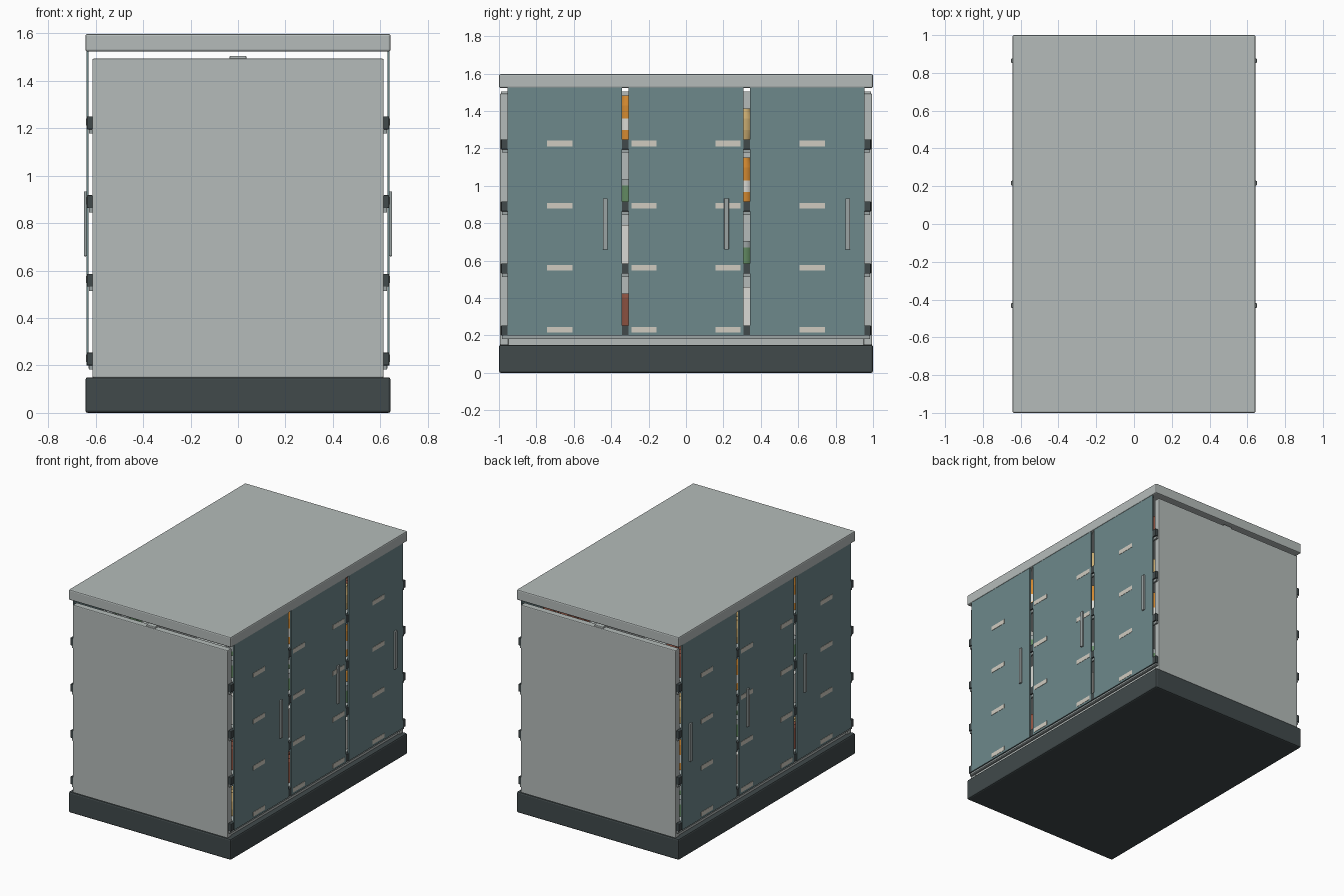
import bpy, bmesh

if "Cube" in bpy.data.objects:
    bpy.data.objects.remove(bpy.data.objects["Cube"])

def material(name, r, g, b):
    m = bpy.data.materials.new(name)
    m.diffuse_color = (r, g, b, 1)
    m.use_nodes = True
    m.node_tree.nodes["Principled BSDF"].inputs["Base Color"].default_value = m.diffuse_color
    return m

PALE = material("pale_grey", .46, .50, .49)
DARK = material("dark_grey", .052, .067, .07)
STEEL = material("steel", .33, .37, .37)
GLASS = material("tinted_glass", .153, .246, .258)
CARD = material("card", .63, .60, .53)
RED = material("red", .25, .08, .05)
WHITE = material("white", .70, .70, .66)
GREEN = material("green", .12, .25, .12)
ORANGE = material("orange", .65, .25, .03)
TAN = material("tan", .60, .42, .17)


def box(name, lo, hi, mat, bevel=0.0):
    """Box between two corners, optionally with rounded edges."""
    bm = bmesh.new()
    bmesh.ops.create_cube(bm, size=1)
    for v in bm.verts:
        v.co = [(a + b) / 2 + c * (b - a) for a, b, c in zip(lo, hi, v.co)]
    me = bpy.data.meshes.new(name)
    bm.to_mesh(me)
    bm.free()
    me.materials.append(mat)
    ob = bpy.data.objects.new(name, me)
    bpy.context.collection.objects.link(ob)
    if bevel:
        mod = ob.modifiers.new("bevel", 'BEVEL')
        mod.width, mod.segments = bevel, 2
    return ob


def side_box(name, lo, hi, mat, bevel=0.0):
    """Box given for the +x side, built on both sides."""
    box(name + "_right", lo, hi, mat, bevel)
    box(name + "_left", (-hi[0], lo[1], lo[2]), (-lo[0], hi[1], hi[2]), mat, bevel)


def product_mesh(name, rings, mats, sides):
    """Stack of (radius, z, material index) rings, closed at both ends."""
    bm = bmesh.new()
    for (r0, z0, _), (r1, z1, m) in zip(rings, rings[1:]):
        ret = bmesh.ops.create_cone(bm, segments=sides, radius1=r0, radius2=r1,
                                    depth=z1 - z0, cap_ends=True)
        faces = {f for v in ret["verts"] for f in v.link_faces}
        bmesh.ops.translate(bm, verts=ret["verts"], vec=(0, 0, (z0 + z1) / 2))
        for f in faces:
            f.material_index = m
            f.smooth = sides > 4 and abs(f.normal.z) < .9
    me = bpy.data.meshes.new(name)
    bm.to_mesh(me)
    bm.free()
    for m in mats:
        me.materials.append(m)
    return me


# plinth, canopy, end panels and central spine
box("plinth", (-.643, -1, 0), (.643, 1, .15), DARK, .01)
box("canopy", (-.643, -1, 1.523), (.643, 1, 1.597), PALE, .008)
box("front_end_panel", (-.614, -.995, .148), (.614, -.949, 1.493), PALE, .006)
box("back_end_panel", (-.614, .949, .148), (.614, .995, 1.493), PALE, .006)
box("central_spine", (-.035, -.99, .148), (.035, .99, 1.505), PALE, .004)
side_box("kick_panel", (.56, -.949, .148), (.605, .949, .2), PALE)
side_box("door_sill", (.614, -.975, .188), (.63, .975, .202), STEEL)

# products, one kind per group
cans = product_mesh("red_can", [(.042, 0, 0), (.042, .15, 0), (.034, .17, 0)], [RED], 16)
carton = product_mesh("white_carton", [(.056, 0, 0), (.056, .15, 0), (.056, .205, 0)], [WHITE], 4)
jar = product_mesh("green_jar", [(.042, 0, 0), (.042, .085, 0), (.040, .12, 1)], [GREEN, STEEL], 16)
bottle = product_mesh("orange_bottle", [(.042, 0, 0), (.042, .05, 0), (.043, .11, 1),
                      (.042, .18, 0), (.030, .235, 0)], [ORANGE, WHITE], 16)
bag = product_mesh("tan_packet", [(.035, 0, 0), (.044, .05, 0), (.044, .11, 0),
                   (.030, .165, 0)], [TAN], 16)
KINDS = [cans, carton, jar, bottle, bag]

# shelves with edge rails, labels and stock
for level in range(4):
    top = .254 + .3317 * level
    side_box(f"shelf_{level}", (.035, -.949, top - .025), (.614, .949, top), PALE)
    side_box(f"shelf_rail_{level}", (.612, -.988, top - .054), (.637, .988, top), DARK, .003)
    side_box(f"rail_lip_{level}", (.614, -.985, top - .072), (.627, .985, top - .054), STEEL)
    for bay in range(4):
        yc = -.675 + .45 * bay
        side_box(f"shelf_label_{level}_{bay}", (.63, yc - .067, top - .039),
                 (.641, yc + .067, top - .008), CARD)
        mesh = KINDS[(level + bay - 1) % 5]
        for side in (-1, 1):
            for x in (.43, .55):
                for i in range(-2, 3):
                    ob = bpy.data.objects.new(mesh.name, mesh)
                    ob.location = (side * x, yc + .09 * i, top)
                    if mesh is carton:
                        ob.rotation_euler.z = .785398
                    bpy.context.collection.objects.link(ob)

# three doors a side with upright handles
for i in range(3):
    yc = .648 * (i - 1)
    side_box(f"door_{i}", (.629, yc - .307, .2), (.639, yc + .307, 1.525), GLASS)
    side_box(f"door_handle_{i}", (.637, yc + .204, .66), (.650, yc + .229, .933), STEEL, .003)
